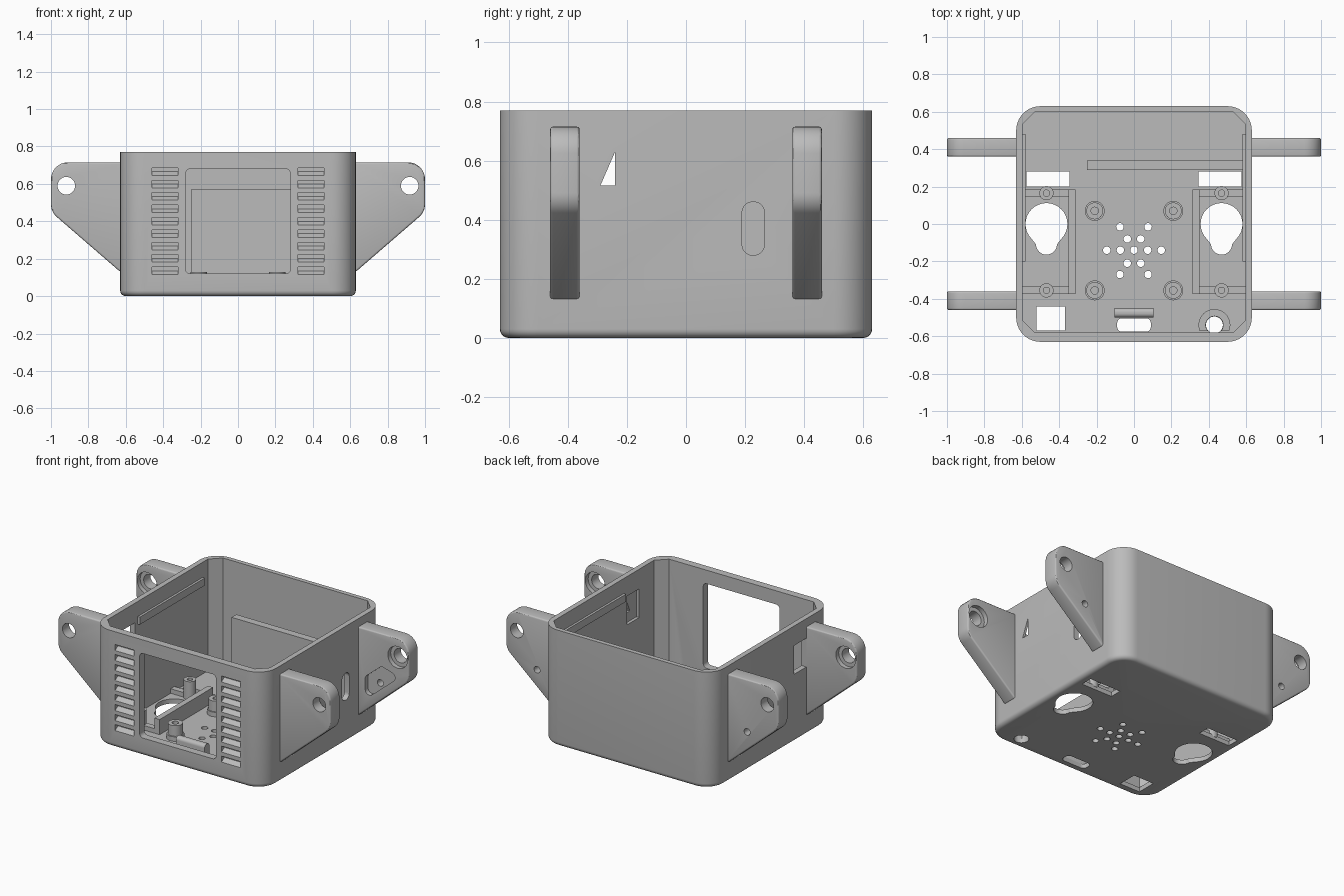
import bpy, bmesh, math
from mathutils import Vector

cube = bpy.data.objects.get("Cube")
if cube:
    bpy.data.objects.remove(cube)

grey = bpy.data.materials.new("plain grey")
grey.use_nodes = True
grey.diffuse_color = (0.5, 0.5, 0.5, 1)
grey.node_tree.nodes["Principled BSDF"].inputs["Base Color"].default_value = (0.5, 0.5, 0.5, 1)


def fillet(pts, radii, n=8):
    """Round the corners of a 2D outline."""
    if not isinstance(radii, (list, tuple)):
        radii = [radii] * len(pts)
    out = []
    for i, r in enumerate(radii):
        p = Vector(pts[i])
        if r <= 0:
            out.append(p)
            continue
        da = (Vector(pts[i - 1]) - p).normalized()
        db = (Vector(pts[(i + 1) % len(pts)]) - p).normalized()
        half = da.angle(db) / 2
        c = p + (da + db).normalized() * r / math.sin(half)
        s, e = p + da * r / math.tan(half) - c, p + db * r / math.tan(half) - c
        sweep = math.pi - 2 * half
        for k in range(n + 1):
            t = k / n
            out.append(c + (s * math.sin((1 - t) * sweep) + e * math.sin(t * sweep)) / math.sin(sweep))
    return out


def rect(u0, u1, v0, v1, r=0, n=8):
    return fillet([(u0, v0), (u1, v0), (u1, v1), (u0, v1)], r, n)


def circle(u, v, r, n=32):
    return [(u + r * math.cos(2 * math.pi * k / n), v + r * math.sin(2 * math.pi * k / n)) for k in range(n)]


def loft(name, rings):
    """Skin equal-length rings of 3D points and cap both ends."""
    bm = bmesh.new()
    loops = [[bm.verts.new(p) for p in ring] for ring in rings]
    n = len(loops[0])
    for a, b in zip(loops, loops[1:]):
        for i in range(n):
            bm.faces.new((a[i], a[(i + 1) % n], b[(i + 1) % n], b[i]))
    bm.faces.new(loops[0])
    bm.faces.new(loops[-1])
    bmesh.ops.recalc_face_normals(bm, faces=bm.faces)
    me = bpy.data.meshes.new(name)
    bm.to_mesh(me)
    bm.free()
    me.materials.append(grey)
    ob = bpy.data.objects.new(name, me)
    bpy.context.collection.objects.link(ob)
    return ob


def prism(name, pts, axis, lo, hi):
    place = {"x": lambda u, v, w: (w, u, v), "y": lambda u, v, w: (u, w, v), "z": lambda u, v, w: (u, v, w)}[axis]
    return loft(name, [[place(p[0], p[1], w) for p in pts] for w in (lo, hi)])


def bake(ob):
    dg = bpy.context.evaluated_depsgraph_get()
    me = bpy.data.meshes.new_from_object(ob.evaluated_get(dg))
    ob.modifiers.clear()
    ob.data = me


def cut(ob, pts, axis, lo, hi):
    tool = prism("cutter", pts, axis, lo, hi)
    mod = ob.modifiers.new("cut", "BOOLEAN")
    mod.operation, mod.solver, mod.object = "DIFFERENCE", "EXACT", tool
    bake(ob)
    bpy.data.objects.remove(tool)


def soften(ob, width):
    mod = ob.modifiers.new("bevel", "BEVEL")
    mod.width, mod.segments, mod.limit_method, mod.angle_limit = width, 3, "ANGLE", math.radians(40)
    bake(ob)


H, W, FLOOR = 0.77, 0.63, 0.03

# Shell: rounded box with a soft bottom edge
R = 0.03
rings = []
for k in range(6):
    a = k / 5 * math.pi / 2
    d = R * (1 - math.sin(a))
    rings.append([(p.x, p.y, R * (1 - math.cos(a))) for p in rect(-W + d, W - d, -W + d, W - d, 0.13 - d, 10)])
rings.append([(p.x, p.y, H) for p in rect(-W, W, -W, W, 0.13, 10)])
shell = loft("shell", rings)

# Cavity with chamfered corners
c = 0.065
x1, y0, y1 = 0.595, -0.58, 0.6
cut(shell, [(-x1 + c, y0), (x1 - c, y0), (x1, y0 + c), (x1, y1 - c),
            (x1 - c, y1), (-x1 + c, y1), (-x1, y1 - c), (-x1, y0 + c)], "z", FLOOR, 1)

# Front opening and louvred vents
cut(shell, rect(-0.28, 0.28, 0.12, 0.68, 0.025), "y", -0.7, -0.5)
for s in (-1, 1):
    for row in range(9):
        z = 0.135 + 0.0663 * row
        vent = [(-0.65, z - 0.02), (-0.63, z - 0.02), (-0.6, z), (-0.6, z + 0.02), (-0.65, z + 0.02)]
        cut(shell, vent, "x", min(s * 0.32, s * 0.46), max(s * 0.32, s * 0.46))

# Side wall openings
cut(shell, rect(0.19, 0.265, 0.28, 0.46, 0.035), "x", 0.55, 0.7)
cut(shell, rect(-0.36, -0.23, 0.45, 0.64), "x", -0.7, -0.55)
cut(shell, rect(-0.36, -0.23, 0.45, 0.64), "x", 0.55, 0.615)
cut(shell, [(-0.29, 0.515), (-0.24, 0.515), (-0.24, 0.63)], "x", 0.55, 0.7)

# Floor openings
for s in (-1, 1):
    cut(shell, circle(s * 0.468, 0.0, 0.112), "z", -0.1, 0.1)
    neck = [(s * 0.468 - 0.095, -0.06), (s * 0.468 - 0.055, -0.11), (s * 0.468 + 0.055, -0.11), (s * 0.468 + 0.095, -0.06)]
    cut(shell, neck, "z", -0.1, 0.1)
    cut(shell, circle(s * 0.468, -0.108, 0.056), "z", -0.1, 0.1)
    cut(shell, rect(s * 0.46 - 0.115, s * 0.46 + 0.115, 0.2, 0.28), "z", -0.1, 0.1)
cut(shell, rect(-0.52, -0.37, -0.57, -0.44), "z", -0.1, 0.1)
cut(shell, rect(-0.09, 0.09, -0.575, -0.505, 0.025), "z", -0.1, 0.1)
cut(shell, circle(0.43, -0.54, 0.045), "z", -0.1, 0.1)

# Speaker grille: rows of holes
for y, xs in ((-0.015, (0.075,)), (-0.08, (0.036,)), (-0.14, (0, 0.073, 0.146)), (-0.21, (0.036,)), (-0.27, (0.075,))):
    for x in sorted({s * x for x in xs for s in (-1, 1)}):
        cut(shell, circle(x, y, 0.02, 20), "z", -0.1, 0.1)

# Mounting ears: soft plates with counterbored holes
ear_outline = [(0.61, 0.715), (1.0, 0.715), (1.0, 0.45), (0.63, 0.13), (0.61, 0.13)]
for s, side in ((-1, "right"), (1, "left")):
    for d, end in ((-1, "front"), (1, "rear")):
        outline = [(s * p.x, p.y) for p in fillet(ear_outline, [0, 0.09, 0.09, 0, 0])]
        ear = prism(f"{end}_{side}_ear", outline, "y", d * 0.41 - 0.05, d * 0.41 + 0.05)
        soften(ear, 0.018)
        cut(ear, circle(s * 0.918, 0.59, 0.047), "y", d * 0.41 - 0.1, d * 0.41 + 0.1)
        inner = sorted((d * 0.3, d * 0.39))
        cut(ear, circle(s * 0.918, 0.59, 0.072), "y", *inner)
        if d > 0:
            pocket = fillet([(0.68, 0.25), (0.93, 0.46), (0.8, 0.5), (0.68, 0.4)], 0.03)
            cut(ear, [(s * p.x, p.y) for p in pocket], "y", *inner)
            cut(ear, circle(s * 0.77, 0.37, 0.022, 20), "y", 0.3, 0.5)


def post(name, x, y, r, hole, top):
    ob = prism(name, circle(x, y, r), "z", 0.02, top)
    cut(ob, circle(x, y, hole, 20), "z", FLOOR + 0.02, top + 0.1)
    return ob


# Board standoffs
for x in (-0.21, 0.21):
    for y in (-0.355, 0.07):
        post("board_standoff", x, y, 0.045, 0.02, 0.13)
        post("standoff_collar", x, y, 0.053, 0.043, 0.06)

# Side trays: inner rail, end rails and screw posts
for s, side in ((-1, "right"), (1, "left")):
    a, b = sorted((s * 0.312, s * 0.35))
    prism(f"{side}_tray_rail", rect(a, b, -0.375, 0.185), "z", 0.02, 0.13)
    a, b = sorted((s * 0.35, s * 0.598))
    for y in (-0.375, 0.145):
        prism(f"{side}_tray_end", rect(a, b, y, y + 0.04), "z", 0.02, 0.06)
    for y in (-0.355, 0.165):
        post(f"{side}_tray_post", s * 0.468, y, 0.038, 0.017, 0.15)
    # Thin ledge along the side wall
    a, b = sorted((s * 0.58, s * 0.6))
    prism(f"{side}_wall_ledge", rect(-0.2, 0.48, 0.62, 0.67), "x", a, b)

# Internal divider, socket hood and button ring
prism("divider", rect(-0.25, 0.6, 0.29, 0.34), "z", 0.02, 0.57)
hood = fillet([(-0.5, 0.02), (-0.45, 0.02), (-0.45, 0.12), (-0.5, 0.12)], [0, 0, 0.022, 0.022])
prism("socket_hood", hood, "x", -0.105, 0.105)
ring = prism("button_ring", [p for p in circle(0.43, -0.54, 0.085) if p[1] > -0.58] , "z", 0.02, 0.07)
cut(ring, circle(0.43, -0.54, 0.047), "z", -0.1, 0.2)

# Smooth shading with sharp edges kept
bpy.ops.object.select_all(action="DESELECT")
for ob in bpy.context.collection.objects:
    if ob.type == "MESH":
        ob.select_set(True)
        bpy.context.view_layer.objects.active = ob
bpy.ops.object.shade_smooth_by_angle(angle=math.radians(30))
